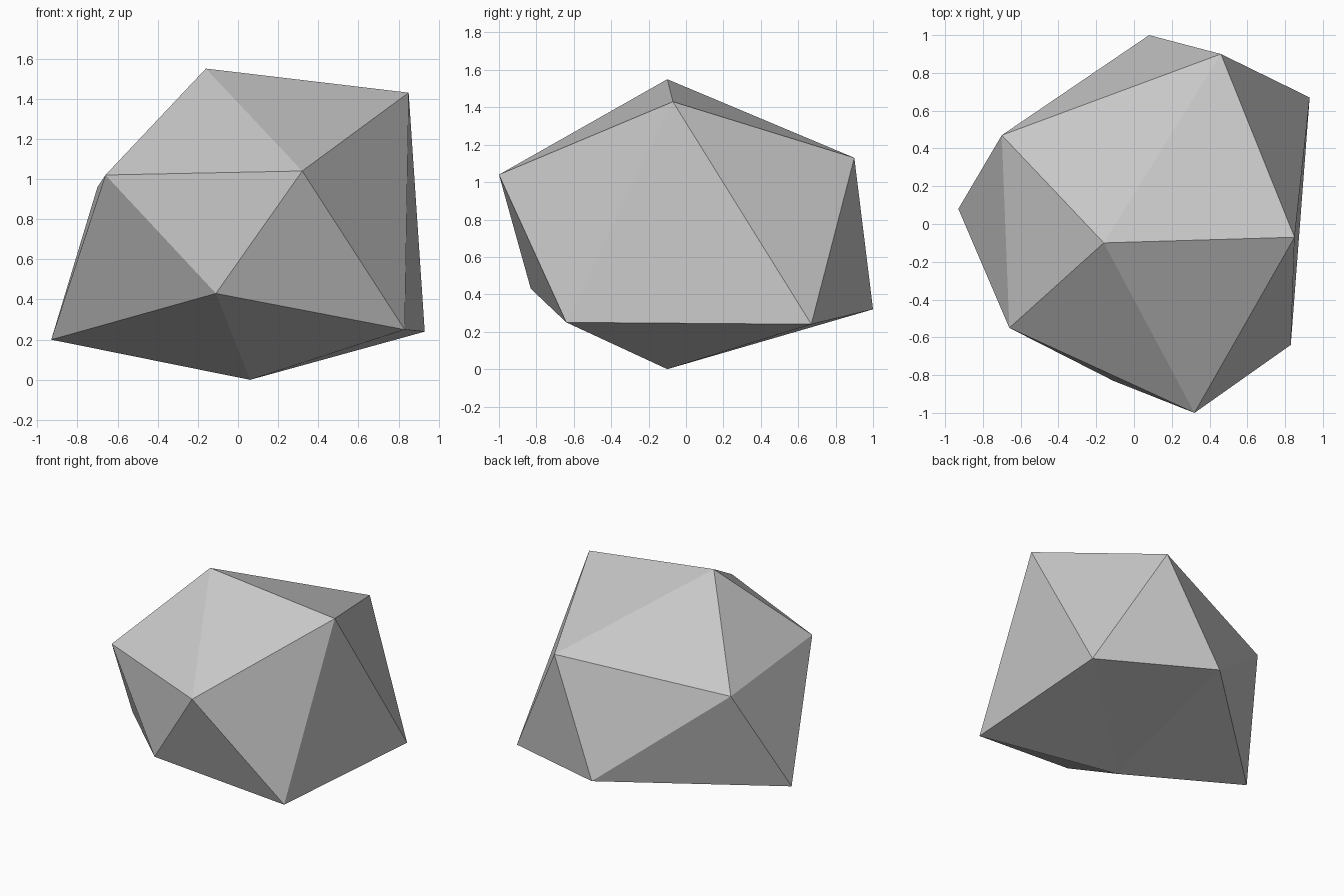
import bpy
import bmesh

cube = bpy.data.objects.get("Cube")
if cube:
    bpy.data.objects.remove(cube, do_unlink=True)

# Stone colour
stone = bpy.data.materials.new("stone grey")
stone.use_nodes = True
colour = (0.58, 0.58, 0.58, 1)
stone.diffuse_color = colour
stone.node_tree.nodes["Principled BSDF"].inputs["Base Color"].default_value = colour

# Corners: a peak, an upper ring, a lower ring and a foot
peak = (-0.16, -0.10, 1.55)
upper = [(0.85, -0.07, 1.43), (0.46, 0.90, 1.13), (-0.70, 0.47, 0.96),
         (-0.66, -0.55, 1.02), (0.32, -1.0, 1.04)]
lower = [(0.93, 0.67, 0.24), (0.08, 1.0, 0.32), (-0.93, 0.08, 0.20),
         (-0.11, -0.83, 0.43), (0.83, -0.64, 0.25)]
foot = (0.06, -0.10, 0)

# Irregular twenty-sided boulder: two fans joined by a zigzag band
bm = bmesh.new()
top, base = bm.verts.new(peak), bm.verts.new(foot)
up = [bm.verts.new(p) for p in upper]
low = [bm.verts.new(p) for p in lower]
for i in range(len(up)):
    j = (i + 1) % len(up)
    bm.faces.new((top, up[i], up[j]))
    bm.faces.new((up[i], low[i], up[j]))
    bm.faces.new((up[j], low[i], low[j]))
    bm.faces.new((base, low[j], low[i]))
bmesh.ops.recalc_face_normals(bm, faces=bm.faces)

mesh = bpy.data.meshes.new("boulder")
bm.to_mesh(mesh)
bm.free()
mesh.materials.append(stone)
boulder = bpy.data.objects.new("boulder", mesh)
bpy.context.collection.objects.link(boulder)
